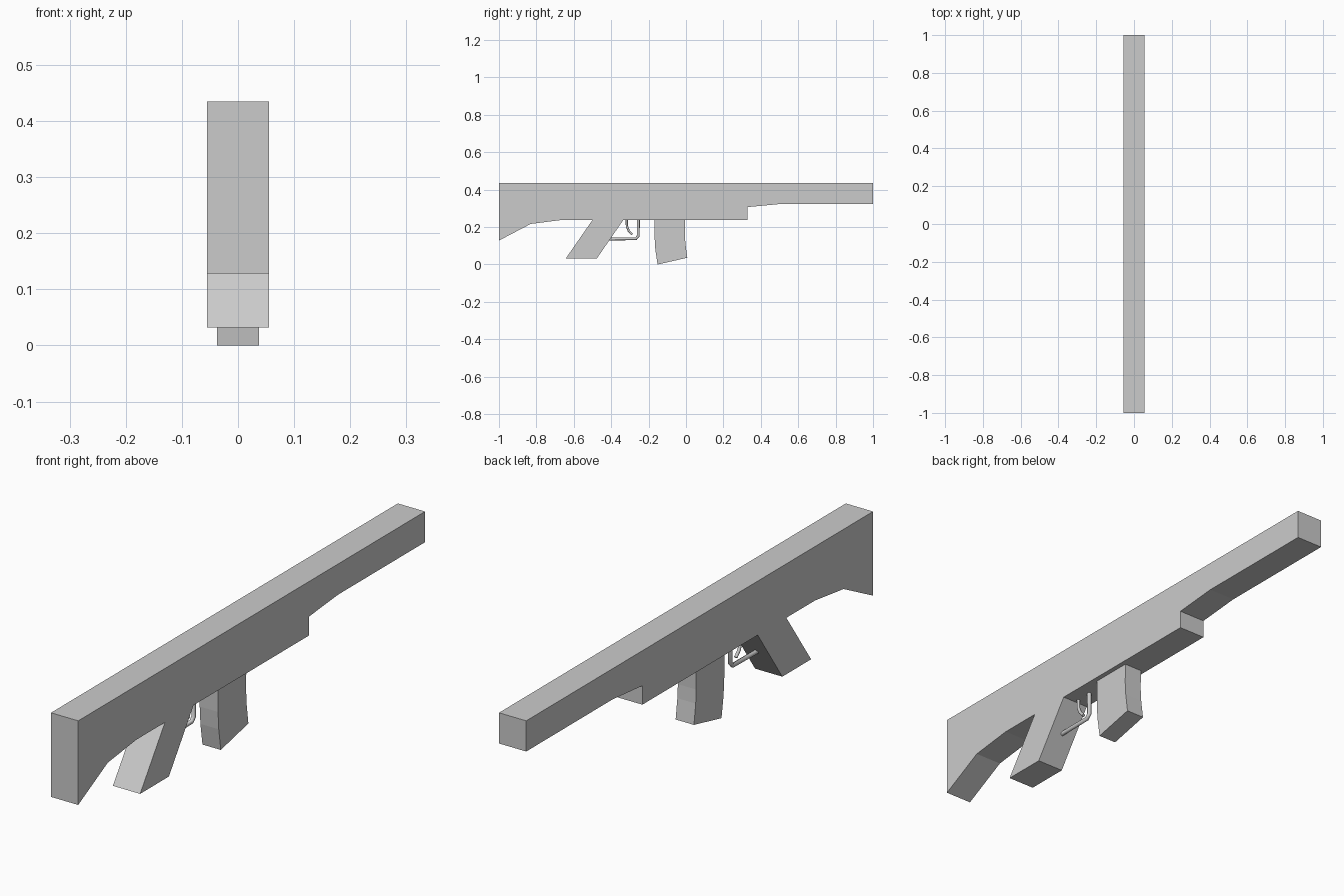
import bpy, bmesh
from mathutils import Vector

if "Cube" in bpy.data.objects:
    bpy.data.objects.remove(bpy.data.objects["Cube"])


def extrude_profile(name, pts, half):
    """Side profile (y, z) extruded symmetrically along x."""
    bm = bmesh.new()
    face = bm.faces.new([bm.verts.new((-half, y, z)) for y, z in pts])
    res = bmesh.ops.extrude_face_region(bm, geom=[face])
    moved = [g for g in res["geom"] if isinstance(g, bmesh.types.BMVert)]
    bmesh.ops.translate(bm, verts=moved, vec=Vector((2 * half, 0, 0)))
    bmesh.ops.recalc_face_normals(bm, faces=bm.faces)
    mesh = bpy.data.meshes.new(name)
    bm.to_mesh(mesh)
    bm.free()
    obj = bpy.data.objects.new(name, mesh)
    bpy.context.collection.objects.link(obj)
    return obj


def rod(name, pts, radius):
    """Thin round rod following a path in the x = 0 plane."""
    curve = bpy.data.curves.new(name, 'CURVE')
    curve.dimensions = '3D'
    curve.bevel_depth = radius
    curve.bevel_resolution = 2
    curve.use_fill_caps = True
    spline = curve.splines.new('POLY')
    spline.points.add(len(pts) - 1)
    for p, (y, z) in zip(spline.points, pts):
        p.co = (0, y, z, 1)
    obj = bpy.data.objects.new(name, curve)
    bpy.context.collection.objects.link(obj)
    return obj


# Stock, body, barrel shroud and slanted grip share one flat-sided outline
extrude_profile("body_with_grip", [
    (-1, 0.435), (-1, 0.128), (-0.83, 0.217), (-0.665, 0.238),
    (-0.50, 0.238), (-0.643, 0.032), (-0.477, 0.032), (-0.335, 0.238),
    (0.33, 0.238), (0.33, 0.307), (0.50, 0.323), (1, 0.323), (1, 0.435)], 0.055)

# Slightly curved magazine
extrude_profile("magazine", [
    (-0.168, 0.24), (-0.168, 0.145), (-0.164, 0.08), (-0.152, 0.0),
    (0.007, 0.036), (-0.003, 0.11), (-0.006, 0.16), (-0.005, 0.24)], 0.037)

# Trigger guard and trigger
rod("trigger_guard", [(-0.41, 0.136), (-0.268, 0.138), (-0.255, 0.152), (-0.255, 0.24)], 0.008)
rod("trigger", [(-0.317, 0.24), (-0.316, 0.205), (-0.306, 0.18), (-0.287, 0.16)], 0.006)
